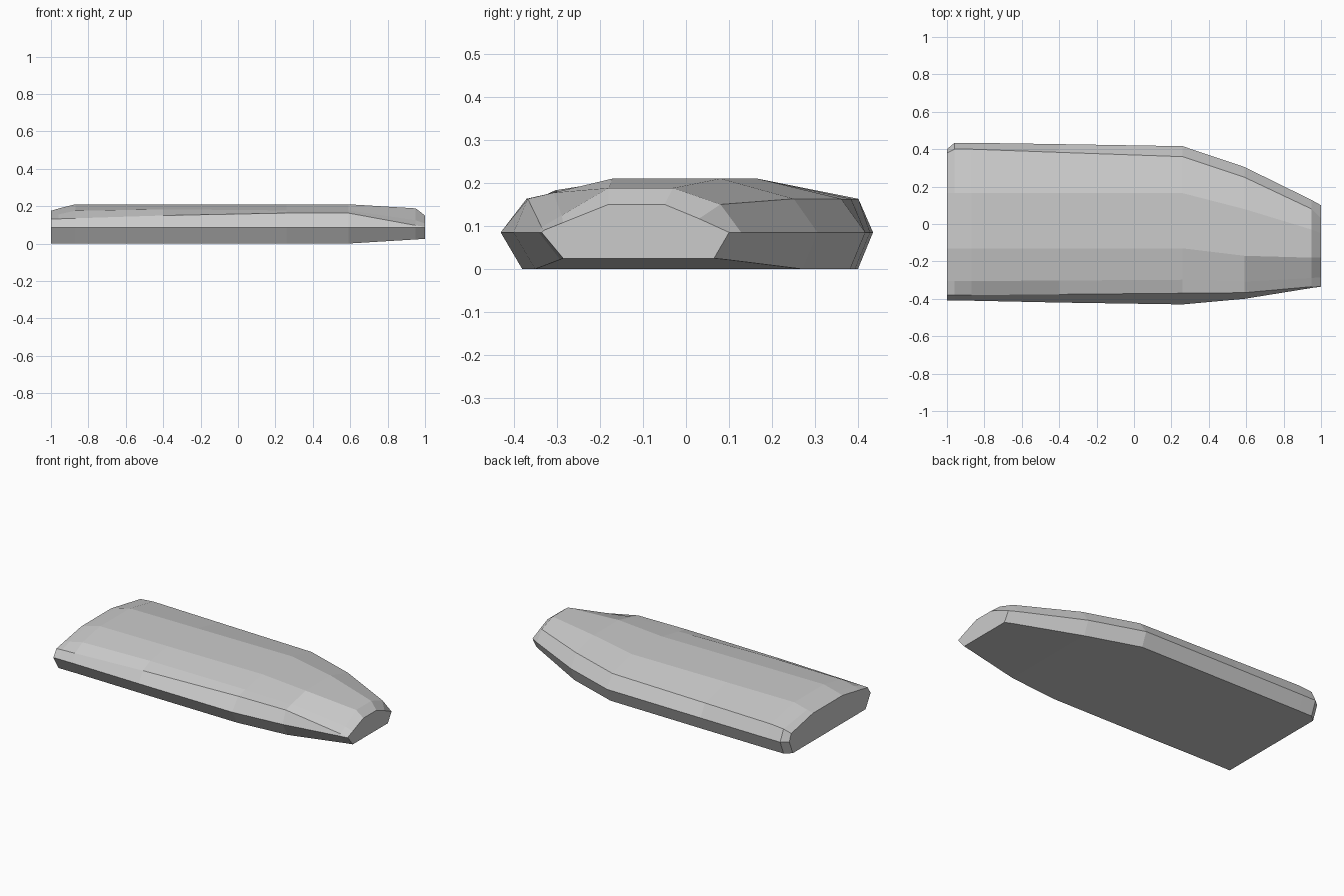
import bpy
import bmesh

# Remove the default object
default_cube = bpy.data.objects.get("Cube")
if default_cube:
    bpy.data.objects.remove(default_cube, do_unlink=True)


def make_material(name, colour):
    material = bpy.data.materials.new(name)
    material.use_nodes = True
    material.diffuse_color = colour
    material.node_tree.nodes["Principled BSDF"].inputs["Base Color"].default_value = colour
    return material


def section_ring(x, low, girdle, front, back, lift):
    """Outline of one cross-section, given outer edge, shoulder and crown on both sides."""
    (front_edge, front_shoulder, front_crown) = front
    (back_edge, back_shoulder, back_crown) = back
    inset = 0.05
    # Soft crease part of the way up the front slope
    share = 0.3
    crease = [s + (c - s) * share for s, c in zip(front_shoulder, front_crown)]
    crease[1] += lift
    outline = [
        (front_edge + inset, low),
        (front_edge, girdle),
        front_shoulder,
        crease,
        front_crown,
        back_crown,
        back_shoulder,
        (back_edge, girdle),
        (back_edge - inset * 0.7, low),
    ]
    return [(x, y, z) for y, z in outline]


def loft(name, rings, material):
    """Skin the rings in order and close both ends."""
    bm = bmesh.new()
    loops = [[bm.verts.new(point) for point in ring] for ring in rings]
    count = len(loops[0])
    for first, second in zip(loops, loops[1:]):
        for i in range(count):
            j = (i + 1) % count
            bm.faces.new((first[i], first[j], second[j], second[i]))
    bm.faces.new(loops[0])
    bm.faces.new(loops[-1])
    bmesh.ops.recalc_face_normals(bm, faces=bm.faces)
    mesh = bpy.data.meshes.new(name)
    bm.to_mesh(mesh)
    bm.free()
    mesh.materials.append(material)
    slab = bpy.data.objects.new(name, mesh)
    bpy.context.collection.objects.link(slab)
    return slab


# Cross-sections from the cut end to the tapered nose:
# x, underside, girdle, front (edge, shoulder, crown), back (same), crease lift
floor, middle, crown = 0, 0.085, 0.21
sections = [
    (-1, floor, middle, (-0.41, (-0.38, 0.13), (-0.13, 0.175)),
     (0.4, (0.38, 0.13), (0.165, 0.175)), 0),
    (-0.96, floor, middle, (-0.41, (-0.38, 0.132), (-0.13, 0.187)),
     (0.434, (0.4, 0.155), (0.165, 0.187)), 0.007),
    (-0.87, floor, middle, (-0.41, (-0.38, 0.135), (-0.13, crown)),
     (0.434, (0.4, 0.163), (0.165, crown)), 0.018),
    (-0.4, floor, middle, (-0.42, (-0.376, 0.15), (-0.13, crown)),
     (0.427, (0.383, 0.163), (0.165, crown)), 0.015),
    (0.26, floor, middle, (-0.43, (-0.37, 0.163), (-0.13, crown)),
     (0.416, (0.36, 0.163), (0.165, crown)), 0),
    (0.59, floor, middle, (-0.4, (-0.367, 0.163), (-0.17, crown)),
     (0.305, (0.25, 0.163), (0.08, crown)), 0),
    (0.95, 0.022, middle, (-0.342, (-0.335, 0.097), (-0.18, 0.188)),
     (0.128, (0.08, 0.15), (-0.03, 0.188)), 0),
    (1, 0.025, middle, (-0.335, (-0.33, 0.09), (-0.18, 0.15)),
     (0.1, (0.03, 0.117), (-0.05, 0.15)), 0),
]

# Faceted stone slab
stone = make_material("light_grey_stone", (0.6, 0.6, 0.6, 1))
loft("stone_slab", [section_ring(*section) for section in sections], stone)
